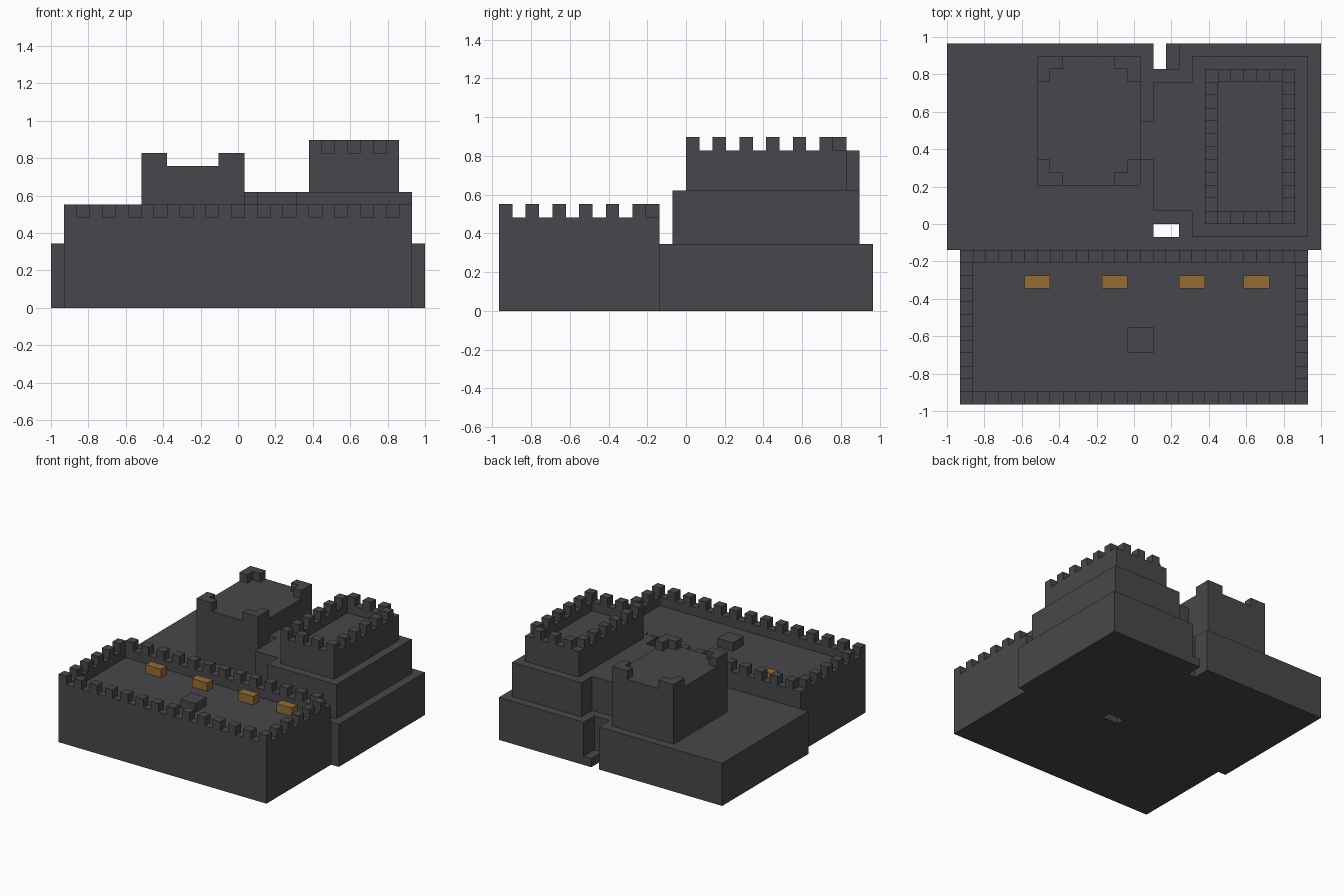
import bpy
import bmesh

cube = bpy.data.objects.get("Cube")
if cube:
    bpy.data.objects.remove(cube, do_unlink=True)

U = 2 / 29            # one block
HALF_X, HALF_Y = 14.5, 14


def material(name, color):
    mat = bpy.data.materials.new(name)
    mat.use_nodes = True
    mat.diffuse_color = color
    mat.node_tree.nodes["Principled BSDF"].inputs["Base Color"].default_value = color
    return mat


stone = material("dark_stone", (0.064, 0.062, 0.070, 1))
wood = material("amber_wood", (0.30, 0.155, 0.036, 1))


def add_prism(bm, outline, z0, z1, base=True):
    """Extrude an outline given in block units."""
    lower = [bm.verts.new(((x - HALF_X) * U, (y - HALF_Y) * U, z0 * U)) for x, y in outline]
    upper = [bm.verts.new((v.co.x, v.co.y, z1 * U)) for v in lower]
    for k in range(len(outline)):
        n = (k + 1) % len(outline)
        bm.faces.new((lower[k], lower[n], upper[n], upper[k]))
    bm.faces.new(upper)
    if base:
        bm.faces.new(lower[::-1])


def rect(x0, x1, y0, y1):
    return [(x0, y0), (x1, y0), (x1, y1), (x0, y1)]


def build(name, prisms, mat=stone, base=True):
    bm = bmesh.new()
    for outline, z0, z1 in prisms:
        add_prism(bm, outline, z0, z1, base)
    mesh = bpy.data.meshes.new(name)
    bm.to_mesh(mesh)
    bm.free()
    mesh.materials.append(mat)
    obj = bpy.data.objects.new(name, mesh)
    bpy.context.collection.objects.link(obj)
    return obj


def carve(obj, prisms):
    """Cut prisms out of an object and discard the cutters."""
    for prism in prisms:
        cutter = build("cutter", [prism])
        cutter.hide_render = True
        mod = obj.modifiers.new("cut", "BOOLEAN")
        mod.operation = "DIFFERENCE"
        mod.solver = "EXACT"
        mod.object = cutter
        graph = bpy.context.evaluated_depsgraph_get()
        result = bpy.data.meshes.new_from_object(obj.evaluated_get(graph))
        obj.modifiers.clear()
        obj.data = result
        bpy.data.objects.remove(cutter, do_unlink=True)


def battlements(name, x0, x1, y0, y1, z, parity):
    """Alternate merlons around the rim of a rectangle."""
    cells = [(x, y) for x in range(x0, x1) for y in range(y0, y1)
             if (x in (x0, x1 - 1) or y in (y0, y1 - 1)) and (x + y) % 2 == parity]
    build(name, [(rect(x, x + 1, y, y + 1), z, z + 1) for x, y in cells], base=False)


# Front hall with sunken roof terrace
hall = build("front_hall", [(rect(1, 28, 0, 12), 0, 7)])
carve(hall, [(rect(2, 27, 1, 11), 6, 9)])
battlements("front_hall_battlements", 1, 28, 0, 12, 7, 1)

# Terrace furnishings
build("roof_hatch", [(rect(14, 16, 4, 6), 6, 7)], base=False)
build("wooden_crates", [(rect(x, x + 2, 9, 10), 6, 7) for x in (6, 12, 18, 23)], wood, base=False)

# Rear base with a shaft and a stepped rear doorway notch
rear = build("rear_base", [(rect(0, 29, 12, 28), 0, 5)])
carve(rear, [(rect(16, 18, 13, 14), -1, 6),
             (rect(16, 17, 26, 29), -1, 6),
             (rect(16.5, 18, 26, 29), 1, 6)])

# Keep's middle storey with annexe and bridge to the left-hand tower
build("keep_storey", [([(19, 13), (28, 13), (28, 27), (19, 27), (19, 25), (16, 25),
                        (16, 22), (15, 22), (15, 19), (16, 19), (16, 15), (19, 15)], 5, 9)],
      base=False)

# Keep's upper storey
keep = build("keep_top", [(rect(20, 27, 14, 26), 9, 12)])
carve(keep, [(rect(21, 26, 15, 25), 11, 14)])
battlements("keep_battlements", 20, 27, 14, 26, 12, 0)

# Square tower with L-shaped corner merlons
build("square_tower", [(rect(7, 15, 17, 27), 5, 11)], base=False)
corners = []
for cx, sx in ((7, 1), (15, -1)):
    for cy, sy in ((17, 1), (27, -1)):
        shape = [(0, 0), (2, 0), (2, 1), (1, 1), (1, 2), (0, 2)]
        if sx * sy < 0:
            shape.reverse()
        corners.append(([(cx + sx * x, cy + sy * y) for x, y in shape], 11, 12))
build("square_tower_corners", corners, base=False)
